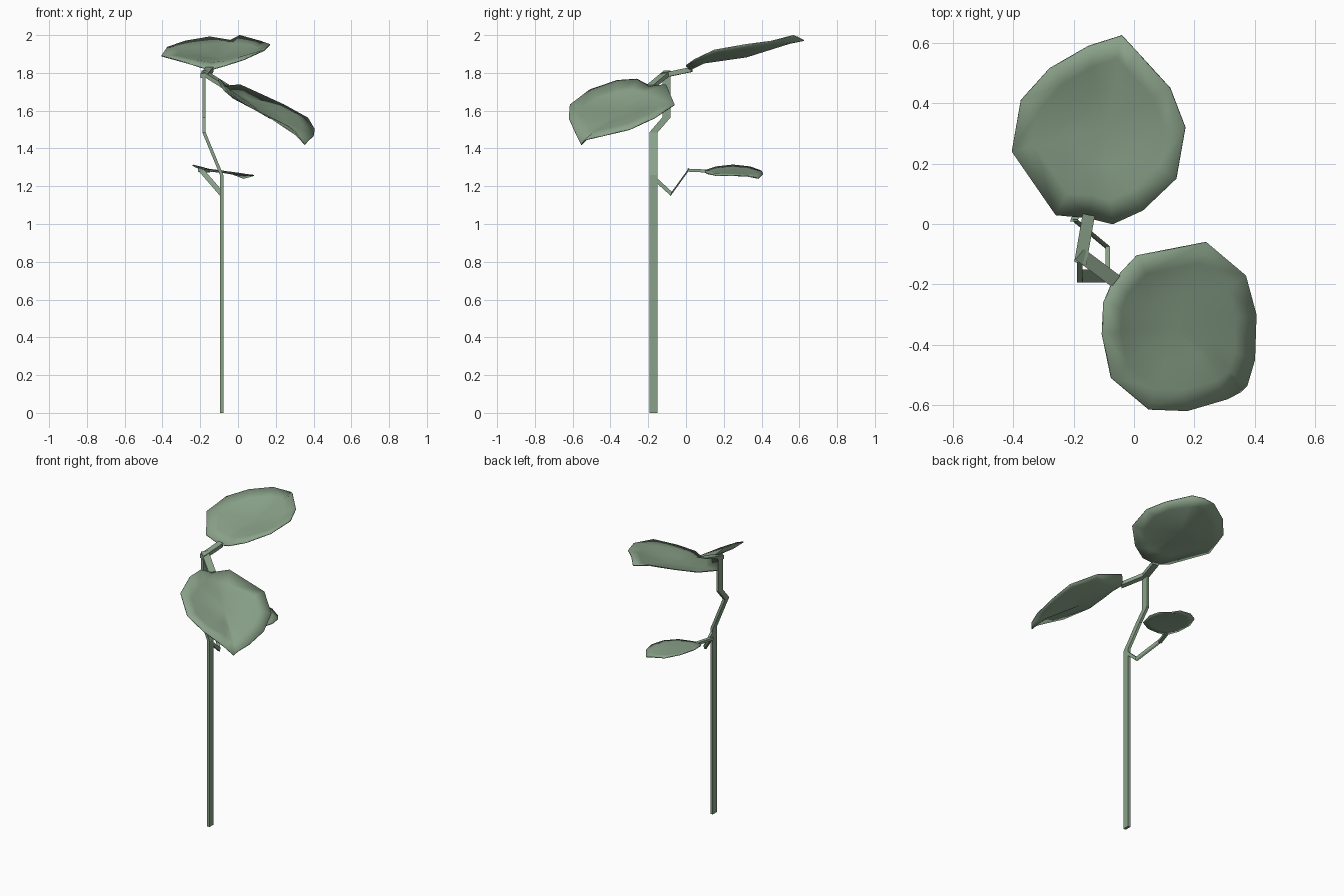
import bpy, bmesh
from mathutils import Vector

if "Cube" in bpy.data.objects:
    bpy.data.objects.remove(bpy.data.objects["Cube"])

green = bpy.data.materials.new("leaf_green")
green.diffuse_color = (0.257, 0.365, 0.253, 1)
green.use_nodes = True
green.node_tree.nodes["Principled BSDF"].inputs["Base Color"].default_value = green.diffuse_color


def finish(bm, name):
    bmesh.ops.recalc_face_normals(bm, faces=bm.faces)
    me = bpy.data.meshes.new(name)
    bm.to_mesh(me)
    bm.free()
    me.materials.append(green)
    ob = bpy.data.objects.new(name, me)
    bpy.context.collection.objects.link(ob)
    return ob


# Four-sided stalk: the same rectangle (half-axes u, v) carried along a path
def stalk(name, path, u, v):
    bm = bmesh.new()
    u, v = Vector(u), Vector(v)
    rings = [[bm.verts.new(Vector(p) + a * u + b * v)
              for a, b in ((-1, -1), (1, -1), (1, 1), (-1, 1))] for p in path]
    for r, s in zip(rings, rings[1:]):
        for i in range(4):
            j = (i + 1) % 4
            bm.faces.new((r[i], r[j], s[j], s[i]))
    bm.faces.new(rings[0])
    bm.faces.new(rings[-1])
    return finish(bm, name)


# Cupped leaf: outline joined to its centre; inner rings are evened out
# so that the crease at the tip stays short
def leaf(name, centre, outline, sag):
    bm = bmesh.new()
    c = Vector(centre)
    n = len(outline)
    pts = [Vector(p) for p in outline]
    soft = list(pts)
    for _ in range(2):
        z = [p.z for p in soft]
        soft = [Vector((p.x, p.y, (z[i - 1] + z[i] + z[(i + 1) % n]) / 3))
                for i, p in enumerate(soft)]
    mid = bm.verts.new(c)
    rings = []
    for t, src in ((0.4, soft), (0.75, soft), (1.0, pts)):
        rings.append([bm.verts.new(c + (p - c) * t - Vector((0, 0, sag * t * (1 - t))))
                      for p in src])
    for i in range(n):
        j = (i + 1) % n
        bm.faces.new((mid, rings[0][i], rings[0][j]))
        for r, s in zip(rings, rings[1:]):
            bm.faces.new((r[i], s[i], s[j], r[j]))
    ob = finish(bm, name)
    m = ob.modifiers.new("thickness", 'SOLIDIFY')
    m.thickness = 0.006
    m.offset = 0
    bpy.context.view_layer.objects.active = ob
    ob.select_set(True)
    bpy.ops.object.shade_smooth_by_angle(angle=0.9)
    ob.select_set(False)
    return ob


# Main stem and its branches
stalk("main_stem", [(-.087, -.172, 0), (-.087, -.172, 1.26), (-.18, -.172, 1.485),
                    (-.18, -.103, 1.565), (-.18, -.103, 1.80)],
      (.009, 0, 0), (0, .022, 0))
stalk("lower_branch", [(-.087, -.16, 1.235), (-.087, -.078, 1.16), (-.195, .012, 1.285)],
      (.008, 0, 0), (0, .003, .011))
stalk("lower_leaf_stalk", [(-.2, .008, 1.285), (-.16, .12, 1.28)],
      (.012, 0, 0), (0, 0, .008))
stalk("top_leaf_stalk", [(-.178, -.13, 1.785), (-.15, .03, 1.818)],
      (.02, -.004, 0), (0, 0, .013))
stalk("side_leaf_stalk", [(-.18, -.10, 1.80), (-.06, -.19, 1.725)],
      (.014, .018, 0), (0, 0, .012))

# Leaves
leaf("top_leaf", (-.1, .32, 1.885), [
    (-.15, .02, 1.815), (-.07, 0, 1.838), (.03, .045, 1.87), (.14, .15, 1.92),
    (.17, .32, 1.95), (.12, .45, 1.967), (.01, .57, 1.998), (-.04, .625, 1.972),
    (-.15, .59, 1.99), (-.28, .515, 1.968), (-.375, .41, 1.935),
    (-.405, .24, 1.89), (-.26, .03, 1.85)], 0)
leaf("side_leaf", (.13, -.34, 1.585), [
    (-.07, -.19, 1.73), (.01, -.105, 1.737), (.24, -.06, 1.632), (.37, -.17, 1.56),
    (.405, -.3, 1.50), (.4, -.45, 1.465), (.375, -.535, 1.445), (.355, -.555, 1.42),
    (.31, -.58, 1.47), (.175, -.62, 1.56), (.05, -.615, 1.63),
    (-.075, -.51, 1.71), (-.105, -.365, 1.76), (-.1, -.26, 1.767)], 0)
leaf("lower_leaf", (-.075, .25, 1.279), [
    (-.17, .1, 1.282), (-.225, .16, 1.302), (-.24, .25, 1.312), (-.2, .34, 1.302),
    (-.12, .4, 1.28), (-.03, .408, 1.265), (.03, .385, 1.242), (.07, .33, 1.253),
    (.085, .25, 1.257), (.06, .16, 1.257), (-.02, .11, 1.268), (-.1, .1, 1.275)], 0)
